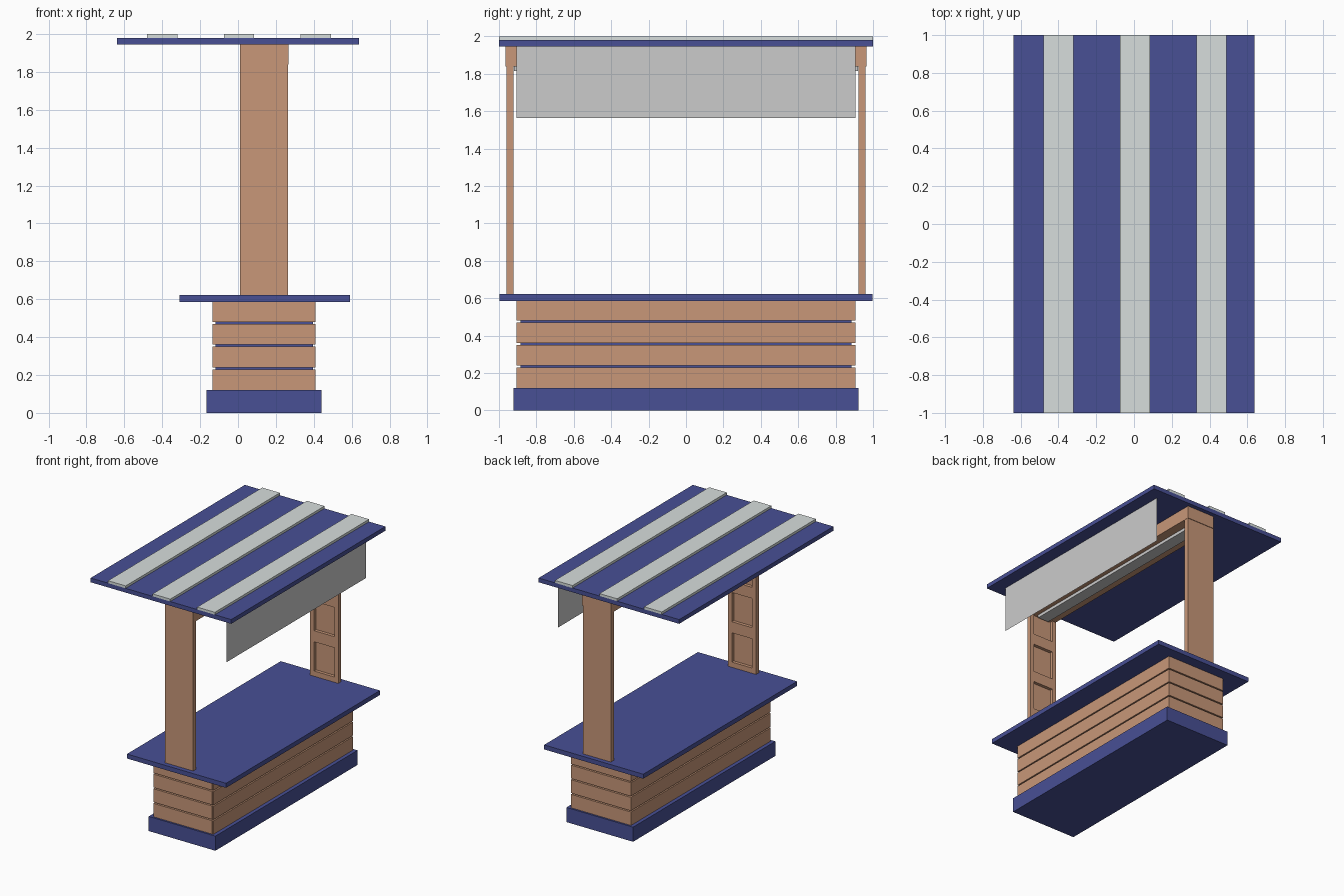
import bpy, bmesh
from mathutils import Matrix

if "Cube" in bpy.data.objects:
    bpy.data.objects.remove(bpy.data.objects["Cube"])


def material(name, rgb):
    m = bpy.data.materials.new(name)
    m.diffuse_color = (*rgb, 1)
    m.use_nodes = True
    m.node_tree.nodes["Principled BSDF"].inputs["Base Color"].default_value = m.diffuse_color
    return m


BLUE = material("blue paint", (0.065, 0.08, 0.30))
WOOD = material("wood", (0.58, 0.31, 0.19))
PALE = material("pale stripe", (0.68, 0.73, 0.72))


def boxes(name, ranges, mat=None):
    """One object from boxes given as (x0, x1, y0, y1, z0, z1)."""
    bm = bmesh.new()
    for x0, x1, y0, y1, z0, z1 in ranges:
        centre = ((x0 + x1) / 2, (y0 + y1) / 2, (z0 + z1) / 2)
        size = (abs(x1 - x0), abs(y1 - y0), abs(z1 - z0))
        bmesh.ops.create_cube(bm, size=1, matrix=Matrix.Translation(centre) @ Matrix.Diagonal((*size, 1)))
    return finish(name, bm, mat)


def finish(name, bm, mat):
    me = bpy.data.meshes.new(name)
    bm.to_mesh(me)
    bm.free()
    if mat:
        me.materials.append(mat)
    ob = bpy.data.objects.new(name, me)
    bpy.context.collection.objects.link(ob)
    return ob


# Plinth, inner core and counter top
boxes("plinth", [(-0.165, 0.44, -0.922, 0.922, 0, 0.12)], BLUE)
boxes("cabinet_core", [(-0.118, 0.396, -0.885, 0.885, 0.11, 0.59)], BLUE)
boxes("counter_top", [(-0.31, 0.59, -0.997, 0.997, 0.585, 0.622)], BLUE)

# Four rows of cladding planks around the cabinet
for i in range(4):
    z0 = 0.12 + 0.12 * i
    z1 = min(z0 + 0.11, 0.586)
    boxes(f"long_planks_{i + 1}", [(0.394, 0.41, -0.905, 0.905, z0, z1),
                                   (-0.135, -0.116, -0.905, 0.905, z0, z1)], WOOD)
    boxes(f"end_planks_{i + 1}", [(-0.125, 0.40, s * 0.88, s * 0.907, z0, z1) for s in (-1, 1)], WOOD)

# Posts: flat outer board with an inner frame of four recessed panels
X0, X1, Z0, Z1 = 0.01, 0.265, 0.62, 1.945
WIN_H, PITCH = 0.24, 0.331
for side, s in (("front", -1), ("back", 1)):
    inner, mid, outer = s * 0.922, s * 0.948, s * 0.96
    parts = [(X0, X1, mid, outer, Z0, Z1),
             (X0, X0 + 0.035, inner, mid, Z0, Z1),
             (X1 - 0.035, X1, inner, mid, Z0, Z1)]
    for i in range(5):
        low = Z0 if i == 0 else 0.665 + PITCH * (i - 1) + WIN_H
        high = Z1 if i == 4 else 0.665 + PITCH * i
        parts.append((X0 + 0.035, X1 - 0.035, inner, mid, low, high))
    boxes(f"{side}_post", parts, WOOD)

# Cross beam under the roof with a light strip
boxes("roof_beam", [(0.012, 0.267, -0.965, 0.965, 1.84, 1.946)], WOOD)
boxes("light_strip", [(0.09, 0.19, -0.92, 0.92, 1.815, 1.842)])

# Roof board with three raised stripes
boxes("roof", [(-0.638, 0.638, -1, 1, 1.945, 1.98)], BLUE)
boxes("roof_stripes", [(x - 0.08, x + 0.08, -1, 1, 1.978, 2.0) for x in (-0.4, 0.005, 0.41)], PALE)

# Thin hanging sign panel (single sheet)
bm = bmesh.new()
bm.faces.new([bm.verts.new((0.53, y, z)) for y, z in
              ((-0.905, 1.565), (0.905, 1.565), (0.905, 1.946), (-0.905, 1.946))])
finish("hanging_panel", bm, None)
